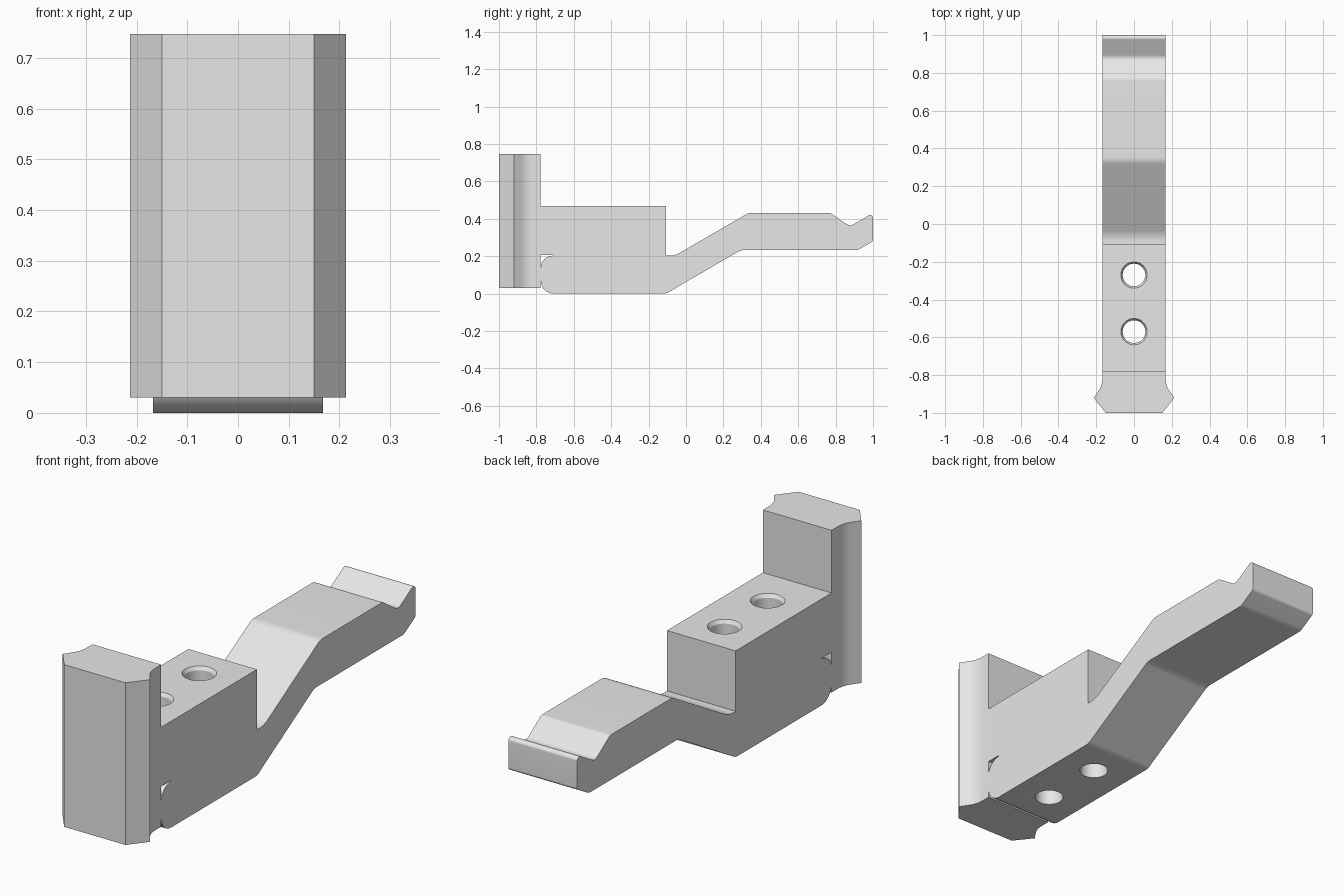
import bpy, bmesh, math
from mathutils import Vector

cube = bpy.data.objects.get("Cube")
if cube:
    bpy.data.objects.remove(cube, do_unlink=True)

grey = bpy.data.materials.new("plain_grey")
grey.use_nodes = True
grey.diffuse_color = (0.8, 0.8, 0.8, 1)
grey.node_tree.nodes["Principled BSDF"].inputs["Base Color"].default_value = (0.8, 0.8, 0.8, 1)

HALF = 0.168       # half width of the body
BACK = -0.777      # plane where the jaw meets the body


def rounded(points, steps=8):
    """Replace each corner (u, v, setback) with a smooth curve."""
    result = []
    for i, (u, v, r) in enumerate(points):
        p = Vector((u, v))
        if not r:
            result.append(p)
            continue
        a = p + (Vector(points[i - 1][:2]) - p).normalized() * r
        b = p + (Vector(points[(i + 1) % len(points)][:2]) - p).normalized() * r
        # circular arc tangent to both edges
        half = (a - p).angle(b - p) / 2
        centre = p + ((a + b) / 2 - p).normalized() * (r / math.cos(half))
        da, db = a - centre, b - centre
        sweep = da.angle_signed(db)
        for k in range(steps + 1):
            t = -sweep * k / steps
            c, s = math.cos(t), math.sin(t)
            result.append(centre + Vector((da.x * c - da.y * s, da.x * s + da.y * c)))
    return result


def prism(name, outline, place, low, high):
    """Extrude a 2D outline between two depths."""
    bm = bmesh.new()
    bottom = [bm.verts.new(place(p, low)) for p in outline]
    top = [bm.verts.new(place(p, high)) for p in outline]
    bm.faces.new(bottom)
    bm.faces.new(top)
    n = len(outline)
    for i in range(n):
        j = (i + 1) % n
        bm.faces.new((bottom[i], bottom[j], top[j], top[i]))
    return finish(name, bm)


def finish(name, bm):
    bmesh.ops.recalc_face_normals(bm, faces=bm.faces)
    mesh = bpy.data.meshes.new(name)
    bm.to_mesh(mesh)
    bm.free()
    mesh.materials.append(grey)
    obj = bpy.data.objects.new(name, mesh)
    bpy.context.collection.objects.link(obj)
    return obj


def smooth(obj):
    bpy.ops.object.select_all(action="DESELECT")
    obj.select_set(True)
    bpy.context.view_layer.objects.active = obj
    bpy.ops.object.shade_smooth_by_angle(angle=math.radians(25))


# Body: block, rounded heel with relief notch, and cranked lever arm
side = [
    (BACK, 0.47, 0), (-0.107, 0.47, 0), (-0.107, 0.203, 0),
    (-0.06, 0.203, 0.03), (0.335, 0.432, 0.02), (0.77, 0.432, 0.01),
    (0.877, 0.36, 0.02), (0.987, 0.424, 0.012), (1.0, 0.41, 0.005),
    (1.0, 0.28, 0.008), (0.918, 0.233, 0.012), (0.293, 0.233, 0.02),
    (-0.107, 0, 0.015), (BACK, 0, 0.07), (BACK, 0.203, 0.065),
    (-0.71, 0.203, 0), (-0.71, 0.208, 0), (BACK, 0.208, 0),
]
body = prism("lever_body", rounded(side), lambda p, d: (d, p.x, p.y), -HALF, HALF)

# Jaw: upright bar with pointed flanks and a concave blend to the body
flank = [(0.15, -1.0, 0), (0.213, -0.92, 0), (HALF, -0.855, 0.035), (HALF, BACK, 0)]
jaw_outline = flank + [(-x, y, r) for x, y, r in reversed(flank)]
jaw = prism("jaw", rounded(jaw_outline), lambda p, d: (p.x, p.y, d), 0.03, 0.747)

# Bolt holes with a small countersink at the top
for i, y in enumerate((-0.27, -0.57)):
    bm = bmesh.new()
    rings = []
    for r, z in ((0.06, -0.1), (0.06, 0.455), (0.07, 0.4705), (0.07, 0.6)):
        ring = bmesh.ops.create_circle(bm, segments=40, radius=r)["verts"]
        for v in ring:
            v.co += Vector((0, y, z))
        rings.append(ring)
    for a, b in zip(rings, rings[1:]):
        for k in range(len(a)):
            m = (k + 1) % len(a)
            bm.faces.new((a[k], a[m], b[m], b[k]))
    bm.faces.new(rings[0])
    bm.faces.new(rings[-1])
    cutter = finish(f"hole_cutter_{i + 1}", bm)
    mod = body.modifiers.new("bolt_hole", "BOOLEAN")
    mod.operation = "DIFFERENCE"
    mod.solver = "EXACT"
    mod.object = cutter
    bpy.context.view_layer.objects.active = body
    bpy.ops.object.modifier_apply(modifier=mod.name)
    bpy.data.objects.remove(cutter, do_unlink=True)

smooth(body)
smooth(jaw)
